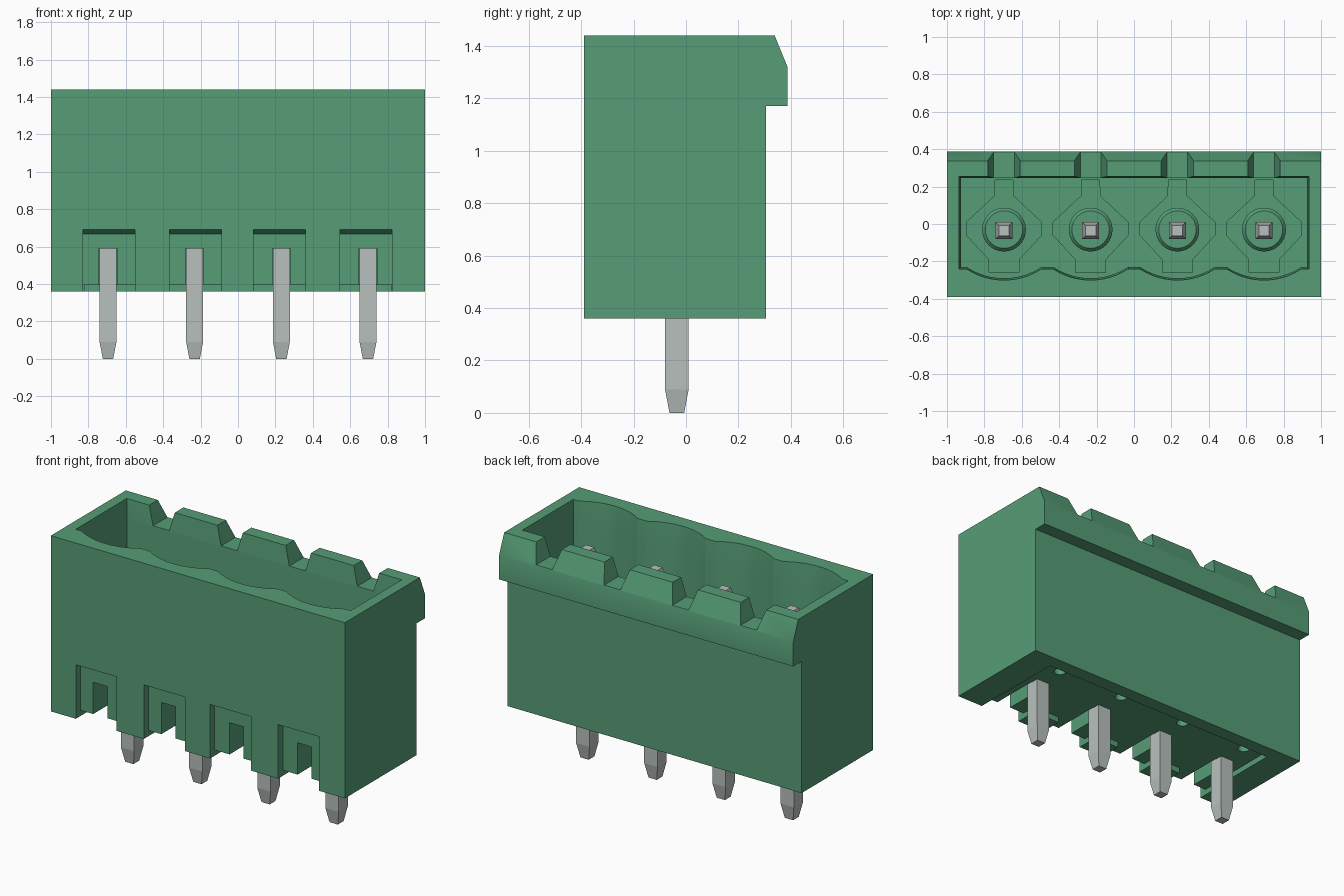
import bpy, bmesh, math
from mathutils import Vector

cube = bpy.data.objects.get("Cube")
if cube:
    bpy.data.objects.remove(cube, do_unlink=True)


def material(name, rgb):
    m = bpy.data.materials.new(name)
    m.use_nodes = True
    m.diffuse_color = (*rgb, 1)
    bsdf = m.node_tree.nodes["Principled BSDF"]
    bsdf.inputs["Base Color"].default_value = (*rgb, 1)
    bsdf.inputs["Roughness"].default_value = 0.6
    return m


GREEN = material("green plastic", (0.093, 0.338, 0.183))
METAL = material("tinned metal", (0.48, 0.53, 0.515))
PINS = [-0.695, -0.232, 0.232, 0.695]
PIN_Y = -0.035


def loft(name, rings, mat=GREEN):
    """Closed solid through rings that all have the same point count."""
    bm = bmesh.new()
    loops = [[bm.verts.new(p) for p in ring] for ring in rings]
    n = len(loops[0])
    for a, b in zip(loops, loops[1:]):
        for i in range(n):
            j = (i + 1) % n
            bm.faces.new((a[i], a[j], b[j], b[i]))
    bm.faces.new(loops[0][::-1])
    bm.faces.new(loops[-1])
    bmesh.ops.recalc_face_normals(bm, faces=bm.faces)
    mesh = bpy.data.meshes.new(name)
    bm.to_mesh(mesh)
    bm.free()
    mesh.materials.append(mat)
    ob = bpy.data.objects.new(name, mesh)
    bpy.context.scene.collection.objects.link(ob)
    return ob


def extrude_x(name, profile, x0, x1):
    return loft(name, [[(x, y, z) for y, z in profile] for x in (x0, x1)])


def extrude_z(name, outline, z0, z1):
    return loft(name, [[(x, y, z) for x, y in outline] for z in (z0, z1)])


def box(name, x0, x1, y0, y1, z0, z1):
    return extrude_z(name, [(x0, y0), (x1, y0), (x1, y1), (x0, y1)], z0, z1)


def circle(cx, cy, r, n=32):
    return [(cx + r * math.cos(2 * math.pi * i / n),
             cy + r * math.sin(2 * math.pi * i / n)) for i in range(n)]


def cut(target, cutter):
    """Subtract the cutter for good and discard it."""
    mod = target.modifiers.new("cut", 'BOOLEAN')
    mod.operation = 'DIFFERENCE'
    mod.solver = 'EXACT'
    mod.object = cutter
    deps = bpy.context.evaluated_depsgraph_get()
    result = bpy.data.meshes.new_from_object(target.evaluated_get(deps))
    target.modifiers.clear()
    target.data = result
    bpy.data.objects.remove(cutter, do_unlink=True)


def smooth(ob, angle=30):
    bpy.ops.object.select_all(action='DESELECT')
    ob.select_set(True)
    bpy.context.view_layer.objects.active = ob
    bpy.ops.object.shade_smooth_by_angle(angle=math.radians(angle))


# Housing with the overhanging latch lip at the back
housing = extrude_x("housing", [(-0.39, 0.36), (0.305, 0.36), (0.305, 1.17), (0.387, 1.17),
                                (0.387, 1.32), (0.338, 1.44), (-0.39, 1.44)], -1, 1)


# Plug cavity with a scalloped front wall and a slight lead-in
def cavity_outline(e):
    pts = [(0.935 - e, 0.255 - e), (-0.935 + e, 0.255 - e), (-0.935 + e, -0.24 + e)]
    half, sag = 0.2, 0.06
    r = (half ** 2 + sag ** 2) / (2 * sag)
    for c in PINS:
        for i in range(13):
            x = -half + 2 * half * i / 12
            pts.append((c + x, -0.24 - sag + e + r - math.sqrt(r * r - x * x)))
    return pts + [(0.935 - e, -0.24 + e)]


FLOOR = 0.66
cut(housing, loft("cavity_cutter", [[(x, y, z) for x, y in cavity_outline(e)]
                                    for z, e in ((FLOOR, 0.01), (1.32, 0.01), (1.44, 0), (1.5, 0))]))

# Shallow recess under the housing
cut(housing, box("base_cutter", -0.82, 0.82, -0.25, 0.22, 0.3, 0.395))

side = [(0.048, 0.235), (0.05, 0.15), (0.2, 0.01), (0.2, -0.06), (0.08, -0.19), (0.08, -0.26)]
for c in PINS:
    # Tapered keyway in the back wall
    keyway = [(c - 0.055, 1.325), (c + 0.055, 1.325), (c + 0.117, 1.55), (c - 0.117, 1.55)]
    cut(housing, loft("keyway_cutter", [[(x, y, z) for x, z in keyway] for y in (0.2, 0.5)]))
    # Shallow pocket in the cavity floor
    pocket = [(c + x, y) for x, y in side] + [(c - x, y) for x, y in reversed(side)]
    cut(housing, extrude_z("pocket_cutter", pocket, FLOOR - 0.025, FLOOR + 0.05))
    # Front window with a sloped top edge, ledge and pin slot
    n = c + 0.004 if c < 0 else c - 0.01
    cut(housing, extrude_x("window_cutter", [(-0.45, 0.3), (-0.345, 0.3), (-0.345, 0.667),
                                             (-0.39, 0.692), (-0.45, 0.692)], n - 0.139, n + 0.139))
    cut(housing, box("ledge_cutter", n - 0.139, n + 0.139, -0.37, -0.22, 0.3, 0.395))
    cut(housing, box("slot_cutter", c - 0.048, c + 0.048, -0.42, PIN_Y, 0.32, 0.59))
    # Small vent under the back edge
    cut(housing, extrude_z("vent_cutter", circle(c, 0.16, 0.035, 16), 0.33, 0.45))
smooth(housing)


# Contact pins and their collars
def square(c, h, z):
    return [(c + sx * h, PIN_Y + sy * h, z) for sx, sy in ((-1, -1), (1, -1), (1, 1), (-1, 1))]


for i, c in enumerate(PINS, 1):
    loft(f"pin_{i}", [square(c, h, z) for z, h in
                      ((0, 0.028), (0.09, 0.045), (1.225, 0.045), (1.285, 0.028))], METAL)
    collar = loft(f"pin_collar_{i}", [[(x, y, z) for x, y in circle(c, PIN_Y + 0.005, r)]
                                      for z, r in ((0.62, 0.117), (0.69, 0.117), (0.71, 0.1))])
    smooth(collar)
